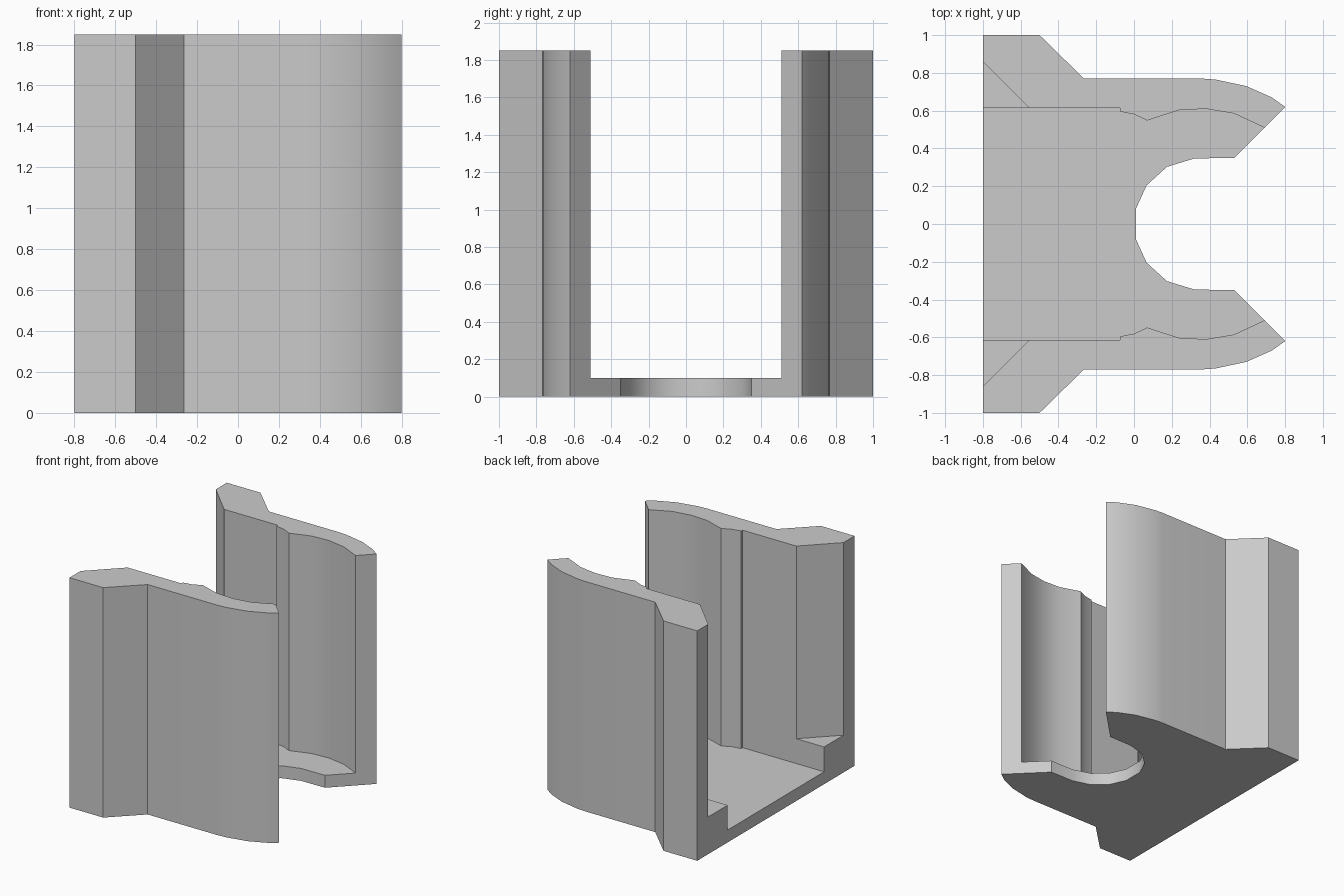
import bpy, bmesh, math

cube = bpy.data.objects.get("Cube")
if cube:
    bpy.data.objects.remove(cube, do_unlink=True)

HEIGHT, FLOOR, LEDGE = 1.85, 0.10, 0.30

grey = bpy.data.materials.new("plain grey")
grey.use_nodes = True
colour = (0.6, 0.6, 0.6, 1)
grey.diffuse_color = colour
grey.node_tree.nodes["Principled BSDF"].inputs["Base Color"].default_value = colour


def mirrored(half):
    """Close a half outline by reflecting it across y = 0."""
    return half + [(x, -y) for x, y in reversed(half)]


def prism(name, outline, z0, z1):
    bm = bmesh.new()
    face = bm.faces.new([bm.verts.new((x, y, z0)) for x, y in outline])
    top = bmesh.ops.extrude_face_region(bm, geom=[face])["geom"]
    verts = [v for v in top if isinstance(v, bmesh.types.BMVert)]
    bmesh.ops.translate(bm, vec=(0, 0, z1 - z0), verts=verts)
    bmesh.ops.recalc_face_normals(bm, faces=bm.faces)
    mesh = bpy.data.meshes.new(name)
    bm.to_mesh(mesh)
    bm.free()
    mesh.materials.append(grey)
    ob = bpy.data.objects.new(name, mesh)
    bpy.context.collection.objects.link(ob)
    return ob


# Full-height body: flared back corners, curved front tips, rounded front notch
body = prism("bracket_body", mirrored([
    (-0.8, 1), (-0.5, 1), (-0.265, 0.77), (0.36, 0.77), (0.43, 0.765),
    (0.595, 0.73), (0.73, 0.67), (0.8, 0.62), (0.53, 0.35), (0.32, 0.347),
    (0.175, 0.303), (0.067, 0.205), (0.01, 0.08)]), 0, HEIGHT)

# Channel between the walls, down to the floor
channel = prism("channel_cutter", mirrored([
    (-1, 0.613), (-0.075, 0.613), (-0.075, 0.595), (0, 0.581), (0.07, 0.548),
    (0.235, 0.602), (0.38, 0.61), (0.53, 0.585), (0.69, 0.51),
    (0.75, 0.482), (1, 0.482)]), FLOOR, HEIGHT + 0.2)
cutters = [channel]

# Angled back corners, stopping at a raised ledge
for side, name in ((1, "back"), (-1, "front")):
    cutters.append(prism(name + "_corner_cutter", [
        (x, side * y) for x, y in
        [(-1, 1.06), (-1, 0.5), (-0.44, 0.5)]], LEDGE, HEIGHT + 0.2))

bpy.ops.object.select_all(action="DESELECT")
bpy.context.view_layer.objects.active = body
body.select_set(True)
for cutter in cutters:
    cutter.hide_render = True
    cut = body.modifiers.new(cutter.name, "BOOLEAN")
    cut.operation = "DIFFERENCE"
    cut.solver = "EXACT"
    cut.object = cutter
    bpy.ops.object.modifier_apply(modifier=cut.name)
    bpy.data.objects.remove(cutter, do_unlink=True)

# Smooth curves, crisp corners
bpy.ops.object.shade_smooth_by_angle(angle=math.radians(30))
